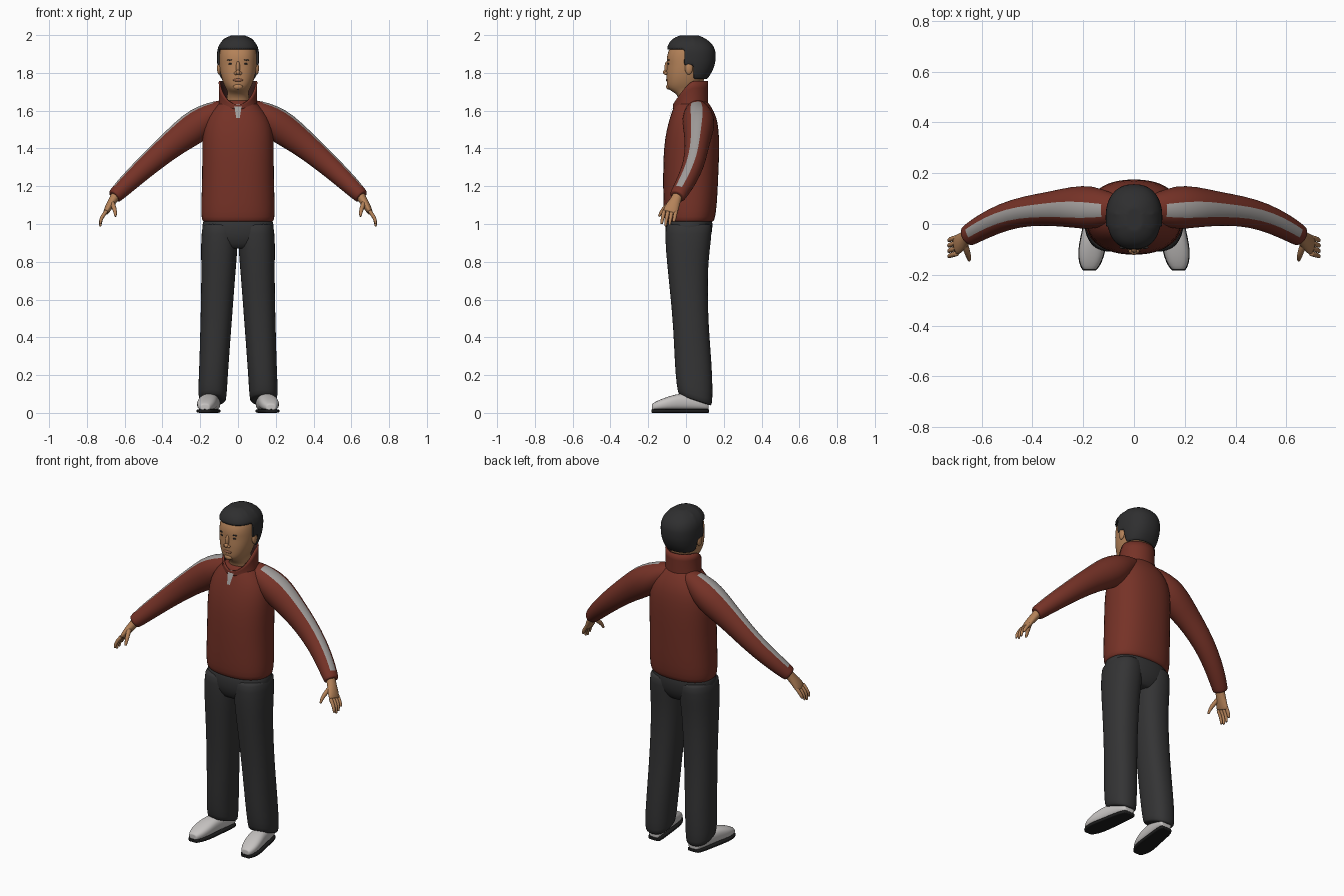
import bpy, bmesh
from math import sin, cos, pi, copysign
from mathutils import Vector as V

cube = bpy.data.objects.get("Cube")
if cube:
    bpy.data.objects.remove(cube)


def material(name, r, g, b):
    m = bpy.data.materials.new(name)
    m.use_nodes = True
    m.diffuse_color = (r, g, b, 1)
    node = m.node_tree.nodes["Principled BSDF"]
    node.inputs["Base Color"].default_value = (r, g, b, 1)
    node.inputs["Roughness"].default_value = 0.8
    return m


RED = material("jacket red", 0.18, 0.032, 0.02)
LINING = material("collar lining", 0.045, 0.015, 0.013)
GREY = material("stripe grey", 0.36, 0.34, 0.33)
CLOTH = material("trouser charcoal", 0.034, 0.034, 0.035)
HAIR = material("hair black", 0.028, 0.028, 0.029)
SKIN = material("skin", 0.46, 0.225, 0.1)
LIP = material("lip", 0.32, 0.13, 0.07)
SHOE = material("shoe white", 0.57, 0.55, 0.54)
SOLE = material("sole black", 0.012, 0.012, 0.012)

X, Y, Z = V((1, 0, 0)), V((0, 1, 0)), V((0, 0, 1))


def oval(c, a, b, ra, rb, p=2.0, n=24, phase=0.0):
    """Superellipse ring around c in the plane of a and b."""
    ring = []
    for k in range(n):
        t = 2 * pi * k / n + phase
        u, v = (copysign(abs(f) ** (2 / p), f) for f in (cos(t), sin(t)))
        ring.append(V(c) + a * u * ra + b * v * rb)
    return ring


def level(z, x0, x1, y0, y1, p=2.3, n=24):
    return oval(((x0 + x1) / 2, (y0 + y1) / 2, z), X, Y, (x1 - x0) / 2, (y1 - y0) / 2, p, n)


def finish(name, bm, mats, subdiv=1):
    bmesh.ops.recalc_face_normals(bm, faces=bm.faces)
    me = bpy.data.meshes.new(name)
    for f in bm.faces:
        f.smooth = True
    bm.to_mesh(me)
    bm.free()
    for m in mats:
        me.materials.append(m)
    ob = bpy.data.objects.new(name, me)
    bpy.context.collection.objects.link(ob)
    if subdiv:
        ob.modifiers.new("smooth", "SUBSURF").levels = subdiv
        ob.modifiers["smooth"].render_levels = subdiv
    return ob


def skin_rings(rings, rule=None, caps=True, side=1):
    """Bridge rings into a tube; side -1 mirrors it across x."""
    bm = bmesh.new()
    if caps:
        ends = []
        for r in (rings[0], rings[-1]):
            mid = sum(r, V()) / len(r)
            ends.append([mid + (v - mid) * 0.85 for v in r])
        rings = [ends[0], *rings, ends[1]]
    rows = [[bm.verts.new((v.x * side, v.y, v.z)) for v in r] for r in rings]
    n = len(rows[0])
    for i in range(len(rows) - 1):
        for j in range(n):
            k = (j + 1) % n
            f = bm.faces.new((rows[i][j], rows[i][k], rows[i + 1][k], rows[i + 1][j]))
            if rule:
                f.material_index = rule(i, j)
    if caps:
        bm.faces.new(rows[0])
        bm.faces.new(rows[-1])
    return bm


def loft(name, rings, mats, rule=None, side=1):
    return finish(name, skin_rings(rings, rule, True, side), mats)


def path_rings(points, n=24, phase=0.0):
    """Rings across a path of (x, y, z, thickness, width)."""
    pts = [V(p[:3]) for p in points]
    rings = []
    for i, p in enumerate(points):
        t = (pts[min(i + 1, len(pts) - 1)] - pts[max(i - 1, 0)]).normalized()
        b = (Y - t * t.y).normalized()
        rings.append(oval(pts[i], b.cross(t) * -1, b, p[3], p[4], 2, n, phase))
    return rings


def blob(name, c, size, mat):
    bm = bmesh.new()
    bmesh.ops.create_uvsphere(bm, u_segments=16, v_segments=10, radius=1)
    for v in bm.verts:
        v.co = V(c) + V([v.co[k] * size[k] for k in range(3)])
    return finish(name, bm, [mat], 0)


def symmetric(rows, n=24):
    return [level(z, -hx, hx, y0, y1, 2.3, n) for z, hx, y0, y1 in rows]


# Jacket body
body = loft("jacket_body", symmetric([
    (1.01, .188, -.107, .145), (1.03, .195, -.116, .155), (1.1, .197, -.121, .165),
    (1.25, .19, -.123, .172), (1.4, .192, -.12, .178), (1.5, .188, -.104, .175),
    (1.57, .165, -.084, .162), (1.62, .12, -.066, .135), (1.655, .085, -.05, .11)]), [RED])

# Standing collar, open in a V at the front
base, top = [], []
for v in level(1.61, -.105, .105, -.07, .118, 2, 32):
    front = min(1, max(0, (.035 - v.y) / .105))
    base.append(v)
    top.append(V((v.x * .98, v.y, 1.757 - .125 * front ** 1.3)))
middle = [(a + b) / 2 - V((a.x * .05, 0, 0)) for a, b in zip(base, top)]
collar = finish("jacket_collar", skin_rings([base, middle, top], caps=False), [RED, LINING])
wall = collar.modifiers.new("cloth", "SOLIDIFY")
wall.thickness, wall.offset, wall.material_offset = .01, -1, 1

# Zip flap resting on the chest
bm = bmesh.new()
rows = []
for k in range(6):
    z, half = 1.56 + .015 * k, .009 + .0025 * k
    rows.append([bm.verts.new((s * half, -.12, z)) for s in (-1, 0, 1)])
for a, b in zip(rows, rows[1:]):
    for k in range(2):
        bm.faces.new((a[k], a[k + 1], b[k + 1], b[k]))
flap = finish("zip_flap", bm, [GREY], 0)
wrap = flap.modifiers.new("rest", "SHRINKWRAP")
wrap.wrap_method, wrap.target, wrap.offset = "PROJECT", body, .006
wrap.use_project_x = wrap.use_project_z = False
wrap.use_project_y = wrap.use_positive_direction = True

# Hips
loft("trouser_hips", symmetric([
    (.87, .12, -.08, .1), (.92, .185, -.108, .133), (.98, .193, -.112, .142),
    (1.03, .185, -.105, .14)]), [CLOTH])

ARM = [(.05, .06, 1.615, .045, .05), (.1, .06, 1.6, .058, .066), (.17, .065, 1.555, .083, .088),
       (.24, .067, 1.505, .09, .082), (.33, .06, 1.44, .075, .067), (.42, .052, 1.365, .066, .06),
       (.51, .03, 1.285, .057, .055), (.59, -.008, 1.21, .05, .05), (.635, -.035, 1.165, .043, .045),
       (.655, -.047, 1.145, .039, .042)]
LEG = [(.065, .062, .207, -.04, .138), (.12, .058, .212, -.05, .142), (.25, .05, .205, -.06, .138),
       (.45, .035, .2, -.067, .12), (.65, .02, .195, -.086, .115), (.8, .008, .195, -.102, .118),
       (.9, .0, .197, -.11, .132), (1.0, .0, .19, -.11, .14)]
SHOE_ROWS = [(.12, .13, .034, .06), (.09, .137, .045, .09), (0, .15, .048, .105),
             (-.05, .158, .051, .1), (-.1, .166, .053, .085), (-.15, .172, .045, .066),
             (-.18, .175, .026, .048)]

for label, s in (("left", 1), ("right", -1)):
    # Sleeve with a stripe along its top
    loft(label + "_sleeve", path_rings(ARM, 24, -pi / 24 - .12), [RED, GREY],
         lambda i, j: int(2 <= i <= 8 and j in (23, 0, 1)), s)

    # Hand
    loft(label + "_palm", path_rings([
        (.645, -.042, 1.155, .026, .028), (.662, -.055, 1.125, .023, .028),
        (.682, -.072, 1.095, .021, .038), (.7, -.085, 1.06, .015, .041)], 16), [SKIN], None, s)
    for k, (name, tip) in enumerate((("index", 1.0), ("middle", .988), ("ring", .994), ("little", 1.012))):
        y = -.116 + .021 * k
        loft(f"{label}_{name}_finger", path_rings([
            (.696, y, 1.07, .011, .011), (.718, y - .006, 1.04, .0105, .0105),
            (.727, y - .01, 1.02, .0095, .0095), (.729, y - .013, tip, .006, .006)], 10), [SKIN], None, s)
    loft(label + "_thumb", path_rings([
        (.668, -.075, 1.115, .014, .016), (.657, -.108, 1.09, .013, .013),
        (.65, -.13, 1.065, .011, .011), (.648, -.143, 1.04, .006, .006)], 10), [SKIN], None, s)

    # Trouser leg with a hem that drops toward the heel
    rings = [level(*row) for row in LEG]
    for r, slope in zip(rings, (.33, .25)):
        for v in r:
            v.z -= slope * (v.y - .05)
    loft(label + "_trouser_leg", rings, [CLOTH], None, s)

    # Shoe and sole
    loft(label + "_shoe", [oval((x, y, (h + .012) / 2), X, Z, w, (h - .012) / 2, 2.5, 20)
                           for y, x, w, h in SHOE_ROWS], [SHOE], None, s)
    loft(label + "_sole", [oval((x, y * 1.015, .01), X, Z, w + .002, .01, 5, 20)
                           for y, x, w, h in SHOE_ROWS], [SOLE], None, s)

    # Paired face parts
    blob(label + "_eye", (s * .037, -.091, 1.848), (.014, .006, .005), HAIR)
    blob(label + "_eyebrow", (s * .038, -.092, 1.868), (.02, .006, .004), HAIR)
    blob(label + "_ear", (s * .1, .015, 1.825), (.011, .021, .034), SKIN)
    blob(label + "_nostril_wing", (s * .012, -.106, 1.798), (.009, .01, .009), SKIN)

# Head and neck
loft("head", symmetric([
    (1.6, .062, -.03, .085), (1.67, .06, -.035, .085), (1.695, .055, -.06, .085),
    (1.712, .06, -.094, .085), (1.735, .074, -.102, .088), (1.77, .087, -.103, .095),
    (1.81, .096, -.104, .118), (1.85, .1, -.1, .138), (1.875, .1, -.104, .14),
    (1.92, .098, -.094, .138), (1.95, .085, -.072, .115), (1.97, .055, -.04, .08)], 32), [SKIN])
blob("nose_bridge", (0, -.1, 1.828), (.011, .014, .034), SKIN)
blob("nose_tip", (0, -.109, 1.803), (.012, .014, .013), SKIN)
blob("lips", (0, -.1, 1.762), (.027, .007, .008), LIP)
blob("chin", (0, -.092, 1.727), (.026, .013, .016), SKIN)

# Hair cap, cut away around the face and ears
bm = skin_rings(symmetric([
    (1.752, .07, 0, .1), (1.775, .095, -.06, .118), (1.81, .106, -.1, .142),
    (1.86, .112, -.11, .157), (1.91, .112, -.107, .158), (1.95, .102, -.096, .143),
    (1.982, .075, -.075, .108), (1.999, .035, -.03, .065)], 32))
for zmax, ymax in ((1.925, -.01), (1.84, .04), (1.765, 1)):
    for co, no in (((0, 0, zmax), Z), ((0, ymax, 0), Y)):
        bmesh.ops.bisect_plane(bm, geom=bm.verts[:] + bm.edges[:] + bm.faces[:], plane_co=co, plane_no=no)
    gone = [f for f in bm.faces if f.calc_center_median().z < zmax and f.calc_center_median().y < ymax]
    bmesh.ops.delete(bm, geom=gone, context="FACES")
hair = finish("hair", bm, [HAIR], 0)
shell = hair.modifiers.new("volume", "SOLIDIFY")
shell.thickness, shell.offset = .012, -1
hair.modifiers.new("smooth", "SUBSURF").levels = 1
